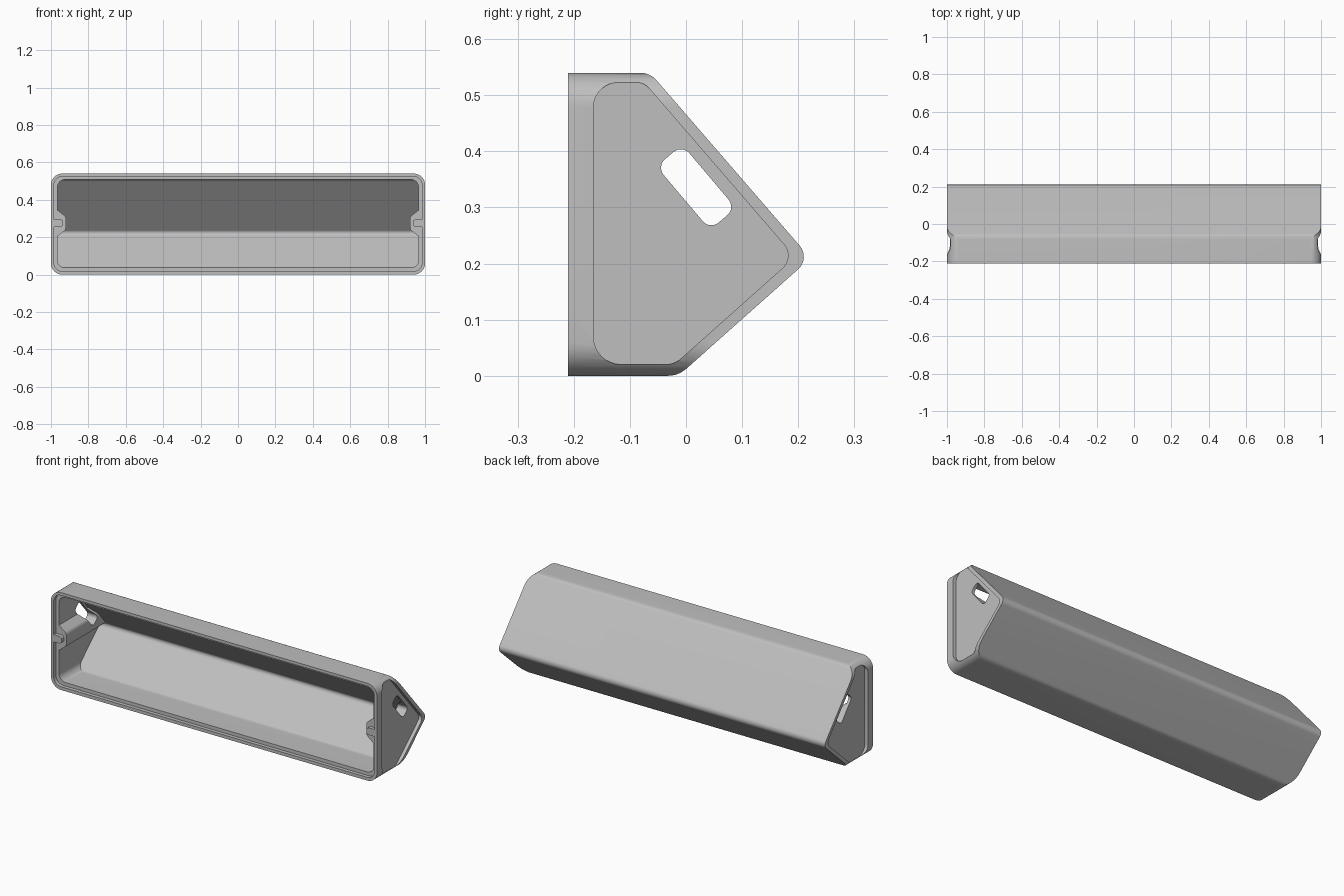
import bpy, math
from mathutils import Vector

if "Cube" in bpy.data.objects:
    bpy.data.objects.remove(bpy.data.objects["Cube"], do_unlink=True)

grey = bpy.data.materials.new("light_grey_plastic")
grey.use_nodes = True
COLOUR = (0.52, 0.52, 0.52, 1)
grey.diffuse_color = COLOUR
grey.node_tree.nodes["Principled BSDF"].inputs["Base Color"].default_value = COLOUR


def rounded(corners, steps=8):
    """Fillet every (u, v, radius) corner of a polygon."""
    out = []
    for i, (u, v, r) in enumerate(corners):
        p = Vector((u, v))
        a = (Vector(corners[i - 1][:2]) - p).normalized()
        b = (Vector(corners[(i + 1) % len(corners)][:2]) - p).normalized()
        if r == 0:
            out.append(p)
            continue
        half = a.angle(b) / 2
        centre = p + (a + b).normalized() * (r / math.sin(half))
        start = p + a * (r / math.tan(half)) - centre
        end = p + b * (r / math.tan(half)) - centre
        sweep = math.pi - 2 * half
        for k in range(steps + 1):
            t = k / steps
            out.append(centre + (start * math.sin((1 - t) * sweep)
                                 + end * math.sin(t * sweep)) / math.sin(sweep))
    return out


def prism(name, outline, axis, lo, hi):
    """Extrude an outline along x (outline in y, z) or y (outline in x, z)."""
    def place(p, d):
        return (d, p.x, p.y) if axis == "x" else (p.x, d, p.y)
    n = len(outline)
    verts = [place(p, d) for d in (lo, hi) for p in outline]
    faces = [tuple(range(n)), tuple(range(2 * n - 1, n - 1, -1))]
    faces += [(i, i + n, (i + 1) % n + n, (i + 1) % n) for i in range(n)]
    mesh = bpy.data.meshes.new(name)
    mesh.from_pydata(verts, [], faces)
    # Make sure the normals point outwards
    import bmesh
    bm = bmesh.new()
    bm.from_mesh(mesh)
    bmesh.ops.recalc_face_normals(bm, faces=bm.faces)
    bm.to_mesh(mesh)
    bm.free()
    mesh.materials.append(grey)
    obj = bpy.data.objects.new(name, mesh)
    bpy.context.collection.objects.link(obj)
    return obj


def combine(target, tool, operation):
    """Apply a boolean and discard the tool."""
    mod = target.modifiers.new(operation, "BOOLEAN")
    mod.operation, mod.object, mod.solver = operation, tool, "EXACT"
    bpy.context.view_layer.objects.active = target
    bpy.ops.object.modifier_apply(modifier=mod.name)
    bpy.data.objects.remove(tool, do_unlink=True)


def round_rect(x, low, high, r):
    return rounded([(-x, low, r), (x, low, r), (x, high, r), (-x, high, r)])


# Outer body: five-sided section with rounded ends
section = rounded([(-0.21, 0, 0), (-0.0135, 0, 0.05), (0.222, 0.2095, 0.03),
                   (-0.064, 0.54, 0.04), (-0.21, 0.54, 0)])
body = prism("housing", section, "x", -1, 1)
combine(body, prism("end_rounding", round_rect(1, 0, 0.54, 0.06), "y", -0.3, 0.3), "INTERSECT")

# Hollow interior, leaving a fastening pillar on each end wall
hollow = rounded([(-0.3, 0.037, 0), (-0.032, 0.037, 0.03), (0.173, 0.22, 0.02),
                  (-0.076, 0.508, 0.03), (-0.3, 0.508, 0)])
cavity = prism("cavity", hollow, "x", -1.1, 1.1)
combine(cavity, prism("cavity_ends", round_rect(0.965, 0.037, 0.508, 0.04), "y", -0.4, 0.4), "INTERSECT")

# Stepped seat for a lid, interrupted by a tab at each end
seat = prism("lid_seat", round_rect(0.984, 0.018, 0.524, 0.045), "y", -0.3, -0.19)

for s in (-1, 1):
    pillar = rounded([(s * 1.05, 0.19, 0), (s * 0.965, 0.205, 0.02), (s * 0.92, 0.24, 0.025),
                      (s * 0.92, 0.31, 0.025), (s * 0.965, 0.345, 0.02), (s * 1.05, 0.36, 0)])
    combine(cavity, prism("pillar", pillar, "y", -0.5, 0.5), "DIFFERENCE")
    tab = rounded([(s * 1.05, 0.255, 0), (s * 0.935, 0.255, 0.015),
                   (s * 0.935, 0.295, 0.015), (s * 1.05, 0.295, 0)])
    combine(seat, prism("tab", tab, "y", -0.5, -0.1), "DIFFERENCE")

combine(body, cavity, "DIFFERENCE")
combine(body, seat, "DIFFERENCE")

# Sunken panel on each end
panel = rounded([(-0.165, 0.02, 0.05), (-0.021, 0.02, 0.04), (0.194, 0.2115, 0.03),
                 (-0.075, 0.523, 0.03), (-0.165, 0.523, 0.045)])
for s in (-1, 1):
    lo, hi = sorted((s * 0.981, s * 1.1))
    combine(body, prism("end_panel", panel, "x", lo, hi), "DIFFERENCE")

# Slanted slot through both ends
along, across = Vector((0.646, -0.763)), Vector((0.763, 0.646))
slot = []
for a, b in ((-1, -1), (1, -1), (1, 1), (-1, 1)):
    p = Vector((0.018, 0.336)) + along * a * 0.074 + across * b * 0.03
    slot.append((p.x, p.y, 0.02))
combine(body, prism("slot", rounded(slot), "x", -1.2, 1.2), "DIFFERENCE")

# Smooth fillets, crisp edges
bpy.ops.object.select_all(action="DESELECT")
body.select_set(True)
bpy.context.view_layer.objects.active = body
bpy.ops.object.shade_smooth_by_angle(angle=math.radians(30))
